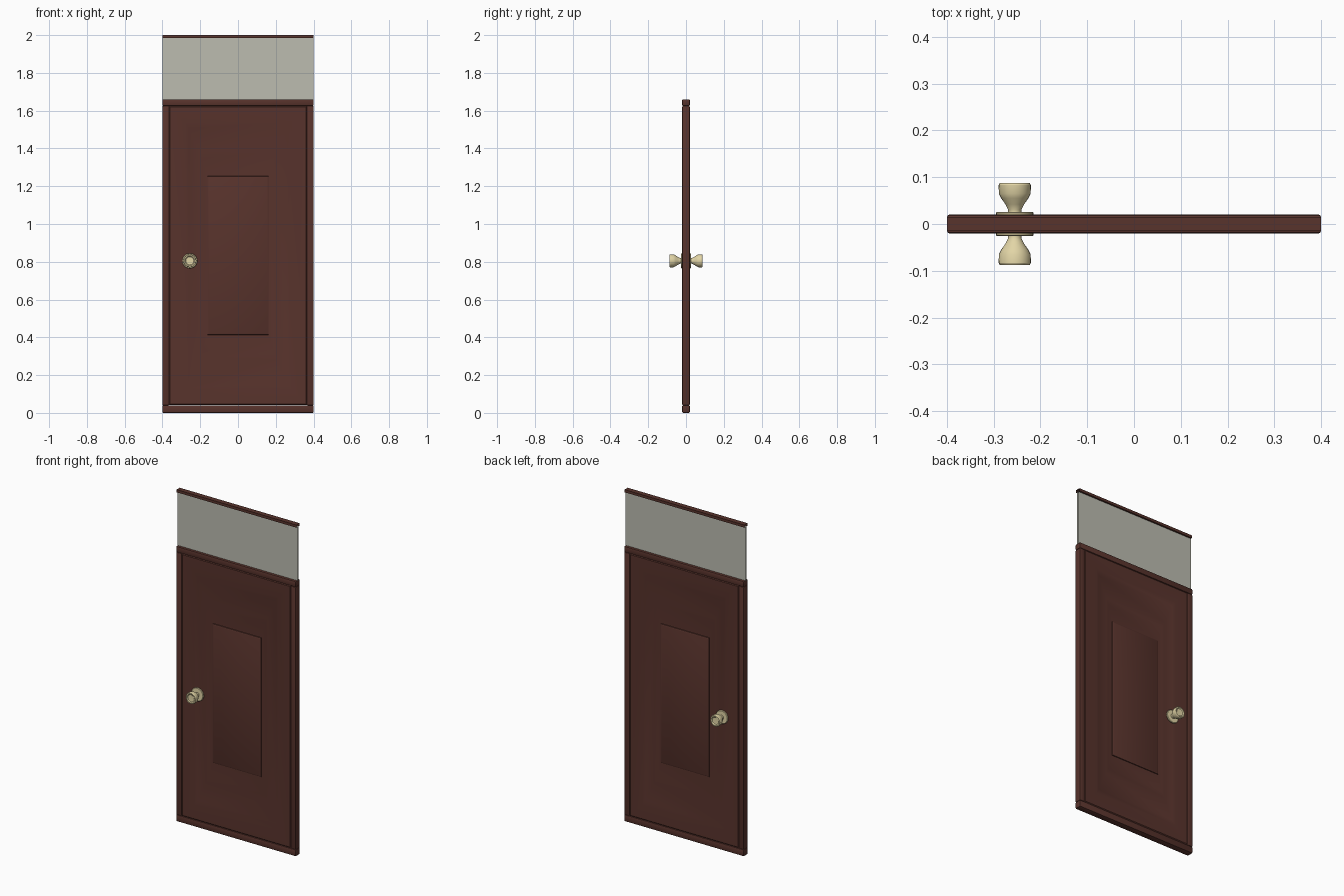
import bpy, bmesh, math
from mathutils import Matrix

if "Cube" in bpy.data.objects:
    bpy.data.objects.remove(bpy.data.objects["Cube"])


def material(name, srgb):
    m = bpy.data.materials.new(name)
    lin = [((c / 255 + 0.055) / 1.055) ** 2.4 for c in srgb]
    m.diffuse_color = (*lin, 1)
    m.use_nodes = True
    m.node_tree.nodes["Principled BSDF"].inputs["Base Color"].default_value = m.diffuse_color
    return m


WOOD = material("dark_red_wood", (88, 51, 44))
GLASS = material("frosted_glass", (188, 188, 176))
IVORY = material("ivory_knob", (226, 213, 166))


def finish(bm, name, mat, smooth=True):
    bmesh.ops.recalc_face_normals(bm, faces=bm.faces)
    me = bpy.data.meshes.new(name)
    bm.to_mesh(me)
    bm.free()
    me.materials.append(mat)
    if smooth:
        me.shade_smooth()
        me.set_sharp_from_angle(angle=math.radians(30))
    ob = bpy.data.objects.new(name, me)
    bpy.context.collection.objects.link(ob)
    return ob


def box(name, mat, x0, x1, hy, z0, z1, bevel=0.0, open_ends=False):
    bm = bmesh.new()
    M = Matrix.Translation(((x0 + x1) / 2, 0, (z0 + z1) / 2)) @ Matrix.Diagonal((x1 - x0, 2 * hy, z1 - z0, 1))
    bmesh.ops.create_cube(bm, size=1, matrix=M)
    if open_ends:
        bm.normal_update()
        ends = [f for f in bm.faces if abs(f.normal.x) > 0.9]
        bmesh.ops.delete(bm, geom=ends, context='FACES')
    if bevel:
        bmesh.ops.bevel(bm, geom=bm.edges[:], offset=bevel, segments=2, profile=0.5, affect='EDGES')
    return finish(bm, name, mat)


# door frame: rails and stiles
box("bottom_rail", WOOD, -0.4, 0.4, 0.02, 0.0, 0.04, 0.005)
box("top_rail", WOOD, -0.4, 0.4, 0.02, 1.625, 1.66, 0.005)
for side, s in (("left", -1), ("right", 1)):
    x = sorted((s * 0.4, s * 0.364))
    box(side + "_stile", WOOD, x[0], x[1], 0.02, 0.04, 1.625, 0.005)

# moulded panel: concentric rectangles (half width, half height, depth) on both faces
RINGS = [(0.364, 0.792, 0.0), (0.364, 0.792, 0.015), (0.359, 0.787, 0.019), (0.280, 0.705, 0.018),
         (0.262, 0.672, 0.012), (0.205, 0.550, 0.011), (0.190, 0.515, 0.008), (0.162, 0.420, 0.007),
         (0.161, 0.419, 0.011), (0.154, 0.412, 0.014)]
for label, s in (("front", -1), ("back", 1)):
    bm = bmesh.new()
    prev = None
    for hx, hz, d in RINGS:
        ring = [bm.verts.new((i * hx, s * d, 0.833 + j * hz))
                for i, j in ((-1, -1), (1, -1), (1, 1), (-1, 1))]
        if prev:
            for k in range(4):
                n = (k + 1) % 4
                bm.faces.new((prev[k], prev[n], ring[n], ring[k]))
        prev = ring
    bm.faces.new(prev)
    bm.normal_update()
    ob = finish(bm, label + "_panel", WOOD)
    # open shell: make sure it faces outward
    if ob.data.polygons[-1].normal.y * s < 0:
        ob.data.flip_normals()

# glass pane and thin cap above the door
box("glass_pane", GLASS, -0.4, 0.4, 0.005, 1.655, 1.985, open_ends=True)
box("top_cap", WOOD, -0.4, 0.4, 0.015, 1.984, 2.0, open_ends=True)

# turned knobs: (radius, distance from door centre)
KNOB = [(0.040, 0.018), (0.040, 0.024), (0.038, 0.026), (0.014, 0.026), (0.014, 0.030), (0.020, 0.042),
        (0.029, 0.055), (0.034, 0.065), (0.0345, 0.083), (0.032, 0.0875), (0.026, 0.0875),
        (0.021, 0.083), (0.0, 0.082)]
for label, s in (("front", -1), ("back", 1)):
    bm = bmesh.new()
    vs = [bm.verts.new((-0.255 + r, s * d, 0.805)) for r, d in KNOB]
    es = [bm.edges.new(p) for p in zip(vs, vs[1:])]
    bmesh.ops.spin(bm, geom=vs + es, cent=(-0.255, 0, 0.805), axis=(0, 1, 0),
                   angle=math.tau, steps=24, use_duplicate=False)
    bmesh.ops.remove_doubles(bm, verts=bm.verts, dist=0.0002)
    finish(bm, label + "_knob", IVORY)
